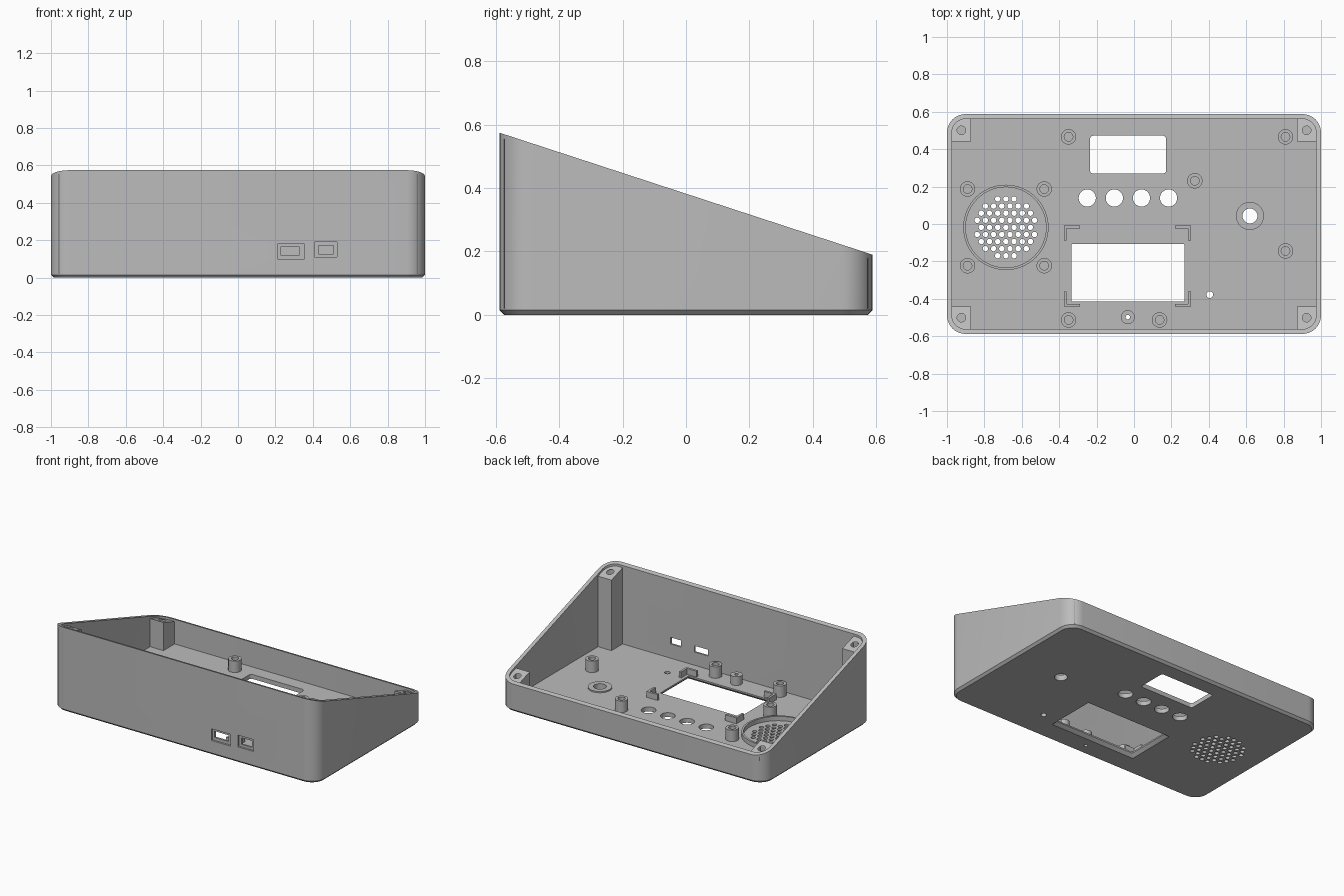
import bpy, bmesh, math
from mathutils import Vector

if "Cube" in bpy.data.objects:
    bpy.data.objects.remove(bpy.data.objects["Cube"], do_unlink=True)

grey = bpy.data.materials.new("plain grey")
grey.use_nodes = True
grey.diffuse_color = (0.5, 0.5, 0.5, 1)
grey.node_tree.nodes["Principled BSDF"].inputs["Base Color"].default_value = (0.5, 0.5, 0.5, 1)

HX, HY, WALL, FLOOR = 1.0, 0.588, 0.026, 0.03


def slope(x, y):
    return 0.382 - 0.327 * y


def rect(x0, x1, y0, y1, r, z, seg=8):
    """Rounded rectangle loop; z is a height or a function of x and y."""
    pts = []
    corners = ((x1 - r, y1 - r), (x0 + r, y1 - r), (x0 + r, y0 + r), (x1 - r, y0 + r))
    for q, (cx, cy) in enumerate(corners):
        for i in range(seg + 1):
            a = (q + i / seg) * math.pi / 2
            x, y = cx + r * math.cos(a), cy + r * math.sin(a)
            pts.append(Vector((x, y, z(x, y) if callable(z) else z)))
    return pts


def circle(x, y, r, z, n=32):
    turn = [2 * math.pi * i / n for i in range(n)]
    return [Vector((x + r * math.cos(a), y + r * math.sin(a), z(x, y) if callable(z) else z)) for a in turn]


def loft(bm, loops, closed=False):
    """Skin a chain of loops, either capped or joined end to start."""
    rings = [[bm.verts.new(p) for p in loop] for loop in loops]
    n = len(rings[0])
    for a, b in zip(rings, rings[1:] + (rings[:1] if closed else [])):
        for i in range(n):
            j = (i + 1) % n
            bm.faces.new((a[i], a[j], b[j], b[i]))
    if not closed:
        bm.faces.new(rings[0][::-1])
        bm.faces.new(rings[-1])


def box(bm, x0, x1, y0, y1, z0, z1):
    loft(bm, [[Vector((x, y, z)) for x, y in ((x0, y0), (x1, y0), (x1, y1), (x0, y1))] for z in (z0, z1)])


def finish(bm, name):
    bmesh.ops.remove_doubles(bm, verts=bm.verts, dist=1e-5)
    bmesh.ops.recalc_face_normals(bm, faces=bm.faces)
    mesh = bpy.data.meshes.new(name)
    bm.to_mesh(mesh)
    bm.free()
    mesh.materials.append(grey)
    obj = bpy.data.objects.new(name, mesh)
    bpy.context.collection.objects.link(obj)
    return obj


def select(obj):
    bpy.ops.object.select_all(action='DESELECT')
    obj.select_set(True)
    bpy.context.view_layer.objects.active = obj


def cut(obj, cutter):
    mod = obj.modifiers.new("cut", 'BOOLEAN')
    mod.operation, mod.solver, mod.object = 'DIFFERENCE', 'EXACT', cutter
    select(obj)
    bpy.ops.object.modifier_apply(modifier=mod.name)
    bpy.data.objects.remove(cutter, do_unlink=True)


def tube(bm, x, y, r_out, r_in, z0, z1, n=32):
    loft(bm, [circle(x, y, r, z, n) for r, z in
              ((r_out, z0), (r_out, z1), (r_in, z1), (r_in, z0))], closed=True)


# Hollow tray with chamfered base and sloping rim
bm = bmesh.new()


def shell(inset, z):
    return rect(-HX + inset, HX - inset, -HY + inset, HY - inset, 0.1 - inset, z)


loft(bm, [shell(0.015, 0), shell(0, 0.015), shell(0, slope), shell(WALL, slope), shell(WALL, FLOOR)])
case = finish(bm, "case")

# Floor openings: windows, button holes, small holes and speaker grille
SPK_X, SPK_Y = -0.685, -0.018
bm = bmesh.new()
loft(bm, [rect(-0.235, 0.172, 0.27, 0.472, 0.017, z) for z in (-0.05, 0.06)])
loft(bm, [rect(-0.335 - g, 0.27 + g, -0.415 - g, -0.108 + g, 0.004, z, 2)
          for g, z in ((0.03, -0.01), (0, 0.02), (0, 0.06))])
holes = [(-0.25 + 0.145 * i, 0.139, 0.046) for i in range(4)]
holes += [(0.62, 0.043, 0.04), (0.405, -0.378, 0.018), (-0.033, -0.498, 0.012)]
PITCH = 0.0438
for row in range(-4, 5):
    for col in range(-4, 5):
        dx, dy = PITCH * (col + row % 2 / 2), PITCH * row * math.sqrt(0.75)
        if math.hypot(dx, dy) < 0.163:
            holes.append((SPK_X + dx, SPK_Y + dy, 0.0145))
for x, y, r in holes:
    n = 16 if r < 0.03 else 32
    loft(bm, [circle(x, y, r, z, n) for z in (-0.05, 0.06)])
cut(case, finish(bm, "floor_cutter"))

# Connector ports: shallow recess outside, smaller slot through the front wall
for slot in (False, True):
    bm = bmesh.new()
    if slot:
        box(bm, 0.227, 0.33, -0.65, -0.5, 0.12, 0.163)
        box(bm, 0.43, 0.51, -0.65, -0.5, 0.127, 0.172)
    else:
        box(bm, 0.21, 0.355, -0.65, -HY + 0.013, 0.1, 0.18)
        box(bm, 0.41, 0.53, -0.65, -HY + 0.013, 0.11, 0.19)
    cut(case, finish(bm, "port_cutter"))

# Corner screw posts with blind holes, sloped just below the rim
bm, drill = bmesh.new(), bmesh.new()
for sx in (-1, 1):
    for sy in (-1, 1):
        def post_top(x, y):
            return slope(x, y) - 0.015
        xs, ys = sorted((sx * 0.872, sx * 0.985)), sorted((sy * 0.442, sy * 0.573))
        loops = []
        for z in (0.02, post_top):
            # keep the inner corners square and round only the one in the case corner
            loop = rect(*xs, *ys, 0.085, z)
            for p in loop:
                if p.x * sx < 0.9 or p.y * sy < 0.488:
                    mx, my = sum(xs) / 2, sum(ys) / 2
                    p.x = xs[0] if p.x < mx else xs[1]
                    p.y = ys[0] if p.y < my else ys[1]
                    p.z = z(p.x, p.y) if callable(z) else z
            loops.append([p for i, p in enumerate(loop) if (p - loop[i - 1]).length > 1e-4])
        loft(bm, loops)
        hx, hy = sx * 0.923, sy * 0.501
        loft(drill, [circle(hx, hy, 0.023, z, 24) for z in (slope(hx, hy) - 0.12, 0.8)])
cut(finish(bm, "corner_posts"), finish(drill, "post_drill"))

# Board and speaker standoffs
spots = [(-0.35, 0.466), (0.81, 0.466), (0.325, 0.231), (0.81, -0.144), (-0.35, -0.513), (0.137, -0.513)]
spots += [(SPK_X + sx * 0.205, SPK_Y + sy * 0.205) for sx in (-1, 1) for sy in (-1, 1)]
bm = bmesh.new()
for x, y in spots:
    tube(bm, x, y, 0.041, 0.023, 0.025, 0.108)
finish(bm, "standoffs")

# Indicator light boss
bm = bmesh.new()
tube(bm, -0.033, -0.498, 0.037, 0.012, 0.02, 0.09)
finish(bm, "light_boss")

# Low collar around the jack hole
bm = bmesh.new()
tube(bm, 0.62, 0.043, 0.075, 0.04, 0.02, 0.039)
finish(bm, "jack_collar")

# Speaker locating ring
bm = bmesh.new()
tube(bm, SPK_X, SPK_Y, 0.228, 0.215, 0.025, 0.06, 64)
finish(bm, "speaker_ring")

# L-shaped screen brackets
bm = bmesh.new()
for x, sx in ((-0.375, 1), (0.305, -1)):
    for y, sy in ((-0.008, -1), (-0.442, 1)):
        loft(bm, [[Vector((x + sx * u, y + sy * v, z)) for u, v in
                   ((0, 0), (0.085, 0), (0.085, 0.015), (0.015, 0.015), (0.015, 0.08), (0, 0.08))]
                  for z in (0.025, 0.07)])
finish(bm, "screen_brackets")

for obj in bpy.context.scene.objects:
    if obj.type == 'MESH':
        select(obj)
        bpy.ops.object.shade_smooth_by_angle(angle=math.radians(30))
